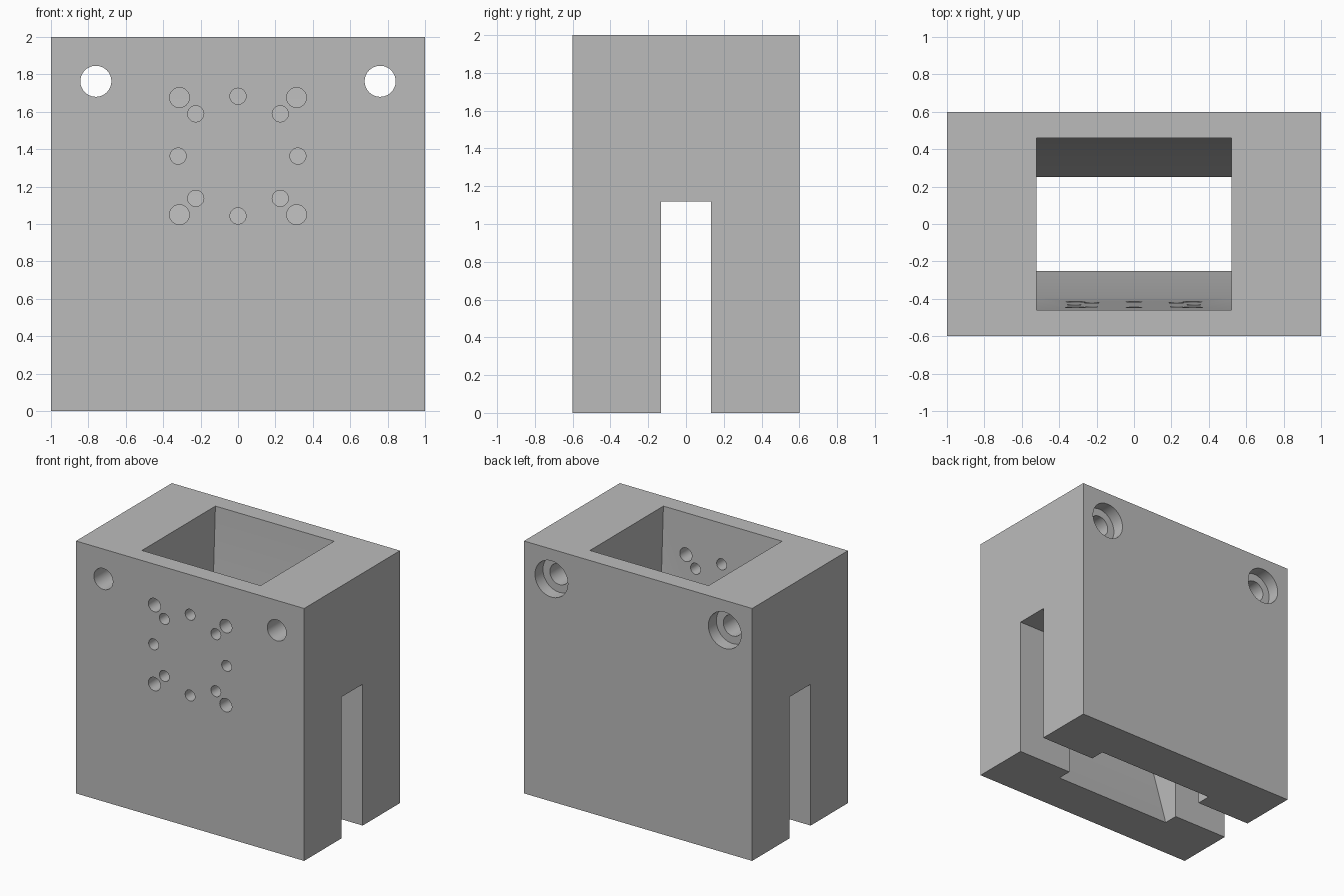
import bpy
import bmesh
from math import radians, pi
from mathutils import Matrix

if "Cube" in bpy.data.objects:
    bpy.data.objects.remove(bpy.data.objects["Cube"])

grey = bpy.data.materials.new("plain grey")
grey.use_nodes = True
COLOUR = (0.5, 0.5, 0.5, 1)
grey.diffuse_color = COLOUR
grey.node_tree.nodes["Principled BSDF"].inputs["Base Color"].default_value = COLOUR


def finish(name, bm):
    bmesh.ops.recalc_face_normals(bm, faces=bm.faces[:])
    mesh = bpy.data.meshes.new(name)
    bm.to_mesh(mesh)
    bm.free()
    mesh.materials.append(grey)
    obj = bpy.data.objects.new(name, mesh)
    bpy.context.collection.objects.link(obj)
    return obj


def prism(name, profile, half_width):
    """Extrude a (y, z) profile along x."""
    bm = bmesh.new()
    face = bm.faces.new([bm.verts.new((-half_width, y, z)) for y, z in profile])
    new = bmesh.ops.extrude_face_region(bm, geom=[face])["geom"]
    verts = [v for v in new if isinstance(v, bmesh.types.BMVert)]
    bmesh.ops.translate(bm, verts=verts, vec=(2 * half_width, 0, 0))
    return finish(name, bm)


def drill(name, spots, radius, y0, y1):
    """Cylinders along y at each (x, z) spot."""
    bm = bmesh.new()
    for x, z in spots:
        place = Matrix.Translation((x, (y0 + y1) / 2, z)) @ Matrix.Rotation(pi / 2, 4, "X")
        bmesh.ops.create_cone(bm, cap_ends=True, segments=48, radius1=radius,
                              radius2=radius, depth=y1 - y0, matrix=place)
    return finish(name, bm)


def cut(body, cutter):
    mod = body.modifiers.new(cutter.name, "BOOLEAN")
    mod.operation = "DIFFERENCE"
    mod.solver = "EXACT"
    mod.object = cutter
    bpy.context.view_layer.objects.active = body
    bpy.ops.object.modifier_apply(modifier=mod.name)
    bpy.data.objects.remove(cutter)


# Block with a slot running through both sides
half = [(0.133, 0), (0.6, 0), (0.6, 2), (-0.6, 2), (-0.6, 0), (-0.133, 0),
        (-0.133, 1.12), (0.133, 1.12)]
body = prism("slotted_block", half, 1)

# Central hopper, tapering gently and then faster toward the outlet
side = [(0.22, -0.1), (0.25, 0), (0.39, 0.48), (0.46, 2), (0.465, 2.1)]
cut(body, prism("hopper_cutter", side + [(-y, z) for y, z in reversed(side)], 0.52))

# Mounting holes, counterbored at the back
mounts = [(s * 0.76, 1.763) for s in (-1, 1)]
cut(body, drill("mount_hole_cutter", mounts, 0.083, -0.8, 0.8))
cut(body, drill("counterbore_cutter", mounts, 0.144, 0.5, 0.8))

# Fan hole pattern through the front wall only
MID = 1.363
corners = [(sx * 0.313, MID + sz * 0.313) for sx in (-1, 1) for sz in (-1, 1)]
ring = [(sx * 0.226, MID + sz * 0.226) for sx in (-1, 1) for sz in (-1, 1)]
ring += [(s * 0.32, MID) for s in (-1, 1)] + [(0, MID + s * 0.32) for s in (-1, 1)]
cut(body, drill("corner_hole_cutter", corners, 0.053, -0.8, -0.2))
cut(body, drill("ring_hole_cutter", ring, 0.043, -0.8, -0.2))

bpy.ops.object.select_all(action="DESELECT")
body.select_set(True)
bpy.context.view_layer.objects.active = body
bpy.ops.object.shade_smooth_by_angle(angle=radians(30))
